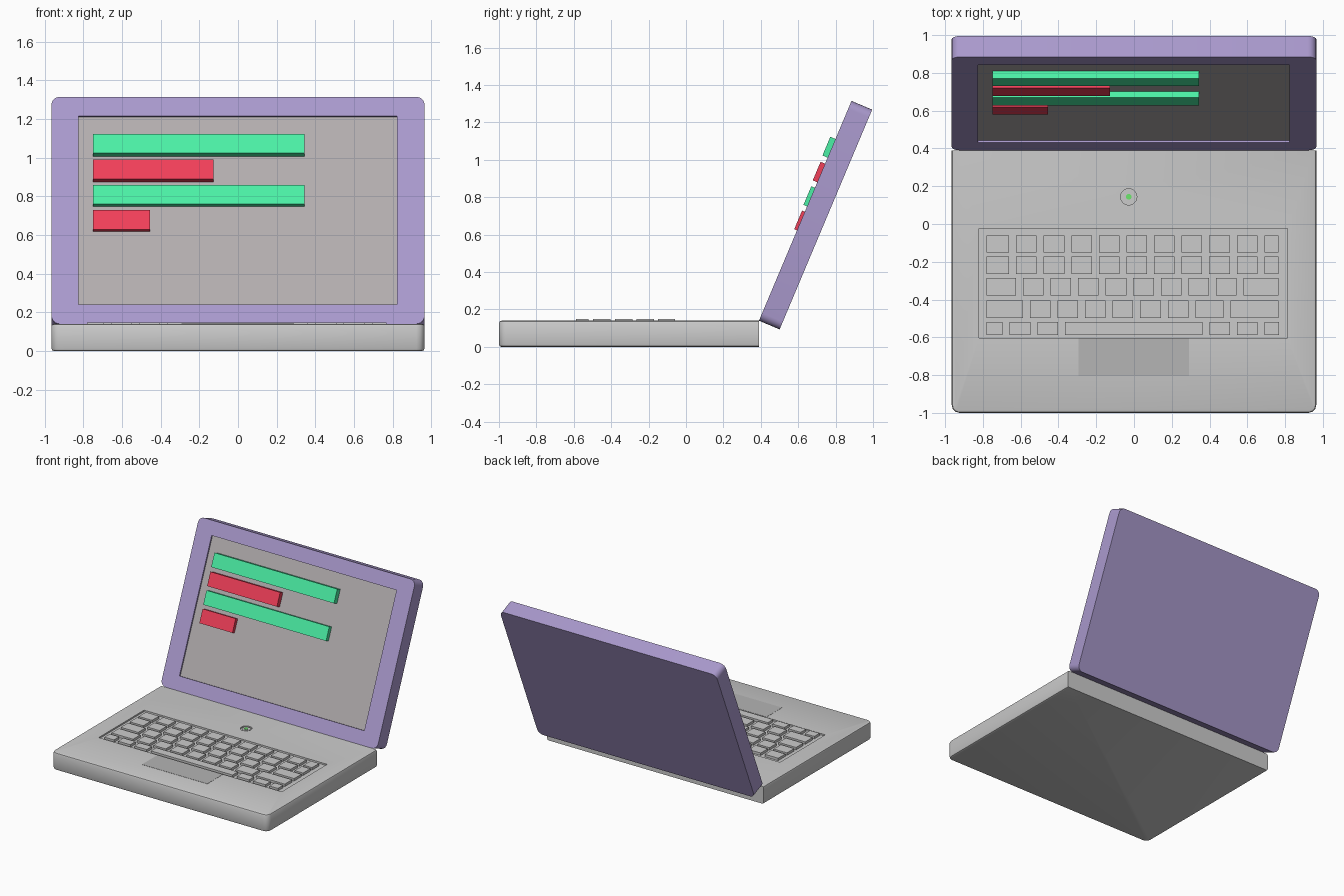
import bpy, bmesh, math
from mathutils import Matrix, Vector

if "Cube" in bpy.data.objects:
    bpy.data.objects.remove(bpy.data.objects["Cube"])

TILT = Matrix.Translation((0, 0.39, 0.14)) @ Matrix.Rotation(math.radians(-22.84), 4, 'X')


def material(name, rgb):
    m = bpy.data.materials.new(name)
    m.diffuse_color = (*rgb, 1)
    m.use_nodes = True
    m.node_tree.nodes["Principled BSDF"].inputs["Base Color"].default_value = m.diffuse_color
    return m


PURPLE = material("purple", (0.40, 0.32, 0.61))
PANEL = material("panel_grey", (0.45, 0.42, 0.43))
DARK = material("dark_grey", (0.46, 0.46, 0.46))
GREEN = material("green", (0.07, 0.87, 0.38))
RED = material("red", (0.88, 0.05, 0.10))
LIGHT = material("light_green", (0.15, 0.80, 0.15))


def finish(name, bm, mat=None, matrix=Matrix()):
    bm.transform(matrix)
    bmesh.ops.recalc_face_normals(bm, faces=bm.faces[:])
    me = bpy.data.meshes.new(name)
    bm.to_mesh(me)
    bm.free()
    ob = bpy.data.objects.new(name, me)
    bpy.context.collection.objects.link(ob)
    if mat:
        me.materials.append(mat)
    return ob


def add_box(bm, lo, hi):
    lo, hi = Vector(lo), Vector(hi)
    m = Matrix.Translation((lo + hi) / 2) @ Matrix.Diagonal((*(hi - lo), 1))
    bmesh.ops.create_cube(bm, size=1, matrix=m)


def box(name, lo, hi, mat=None, matrix=Matrix()):
    bm = bmesh.new()
    add_box(bm, lo, hi)
    return finish(name, bm, mat, matrix)


def disc(name, x, y, r, z0, z1, mat=None):
    bm = bmesh.new()
    bmesh.ops.create_cone(bm, cap_ends=True, segments=32, radius1=r, radius2=r, depth=z1 - z0,
                          matrix=Matrix.Translation((x, y, (z0 + z1) / 2)))
    return finish(name, bm, mat)


def round_edges(bm, test, size, segments):
    edges = [e for e in bm.edges if test(e)]
    bmesh.ops.bevel(bm, geom=edges, offset=size, offset_type='OFFSET', segments=segments,
                    profile=0.5, affect='EDGES')


def along(e, axis):
    return abs((e.verts[0].co - e.verts[1].co).normalized()[axis]) > 0.99


def cut(ob, cutter):
    mod = ob.modifiers.new("cut", 'BOOLEAN')
    mod.operation, mod.solver, mod.object = 'DIFFERENCE', 'EXACT', cutter
    select(ob)
    bpy.ops.object.modifier_apply(modifier=mod.name)
    bpy.data.objects.remove(cutter)


def select(ob):
    bpy.ops.object.select_all(action='DESELECT')
    ob.select_set(True)
    bpy.context.view_layer.objects.active = ob


def smooth(ob):
    select(ob)
    bpy.ops.object.shade_smooth_by_angle(angle=math.radians(35))


# Base: rounded front corners, softened rims, square back
bm = bmesh.new()
add_box(bm, (-0.965, -1, 0), (0.965, 0.39, 0.14))
round_edges(bm, lambda e: along(e, 2) and e.verts[0].co.y < 0, 0.042, 3)
round_edges(bm, lambda e: abs(e.verts[0].co.z - e.verts[1].co.z) < 1e-4
            and min(v.co.y for v in e.verts) < 0.38, 0.013, 2)
base = finish("base", bm)

# Keyboard tray and power button recesses
TOP = 0.14
cut(base, box("tray_cutter", (-0.82, -0.603, TOP - 0.012), (0.812, -0.025, 0.2)))
cut(base, disc("button_cutter", -0.028, 0.144, 0.043, TOP - 0.01, 0.2))
smooth(base)

# Keys: each row is (front y, back y, key widths)
K, GAP = 0.109, 0.037
rows = [
    (-0.150, -0.060, [0.119] + [K] * 9 + [0.075]),
    (-0.264, -0.172, [0.119] + [K] * 9 + [0.075]),
    (-0.379, -0.287, [0.155] + [K] * 8 + [0.186]),
    (-0.497, -0.404, [0.192] + [K] * 6 + [0.148, 0.255]),
    (-0.587, -0.520, [0.085, K, K, 0.729, K, K, 0.075]),
]
bm = bmesh.new()
for y0, y1, widths in rows:
    x = -0.78
    for w in widths:
        add_box(bm, (x, y0, TOP - 0.012), (x + w, y1, TOP + 0.008))
        x += w + GAP
finish("keys", bm)

# Trackpad, power button and its light
box("trackpad", (-0.293, -0.805, TOP - 0.005), (0.29, -0.606, TOP + 0.0015), DARK)
disc("power_button", -0.028, 0.144, 0.032, TOP - 0.012, TOP - 0.003)
disc("power_light", -0.028, 0.144, 0.015, TOP - 0.006, TOP)

bpy.data.objects["power_light"].data.materials.append(LIGHT)

# Lid, leaning back, with the recessed display
bm = bmesh.new()
add_box(bm, (-0.965, 0, 0), (0.965, 0.12, 1.275))
round_edges(bm, lambda e: along(e, 1), 0.045, 5)
lid = finish("lid", bm, PURPLE, TILT)
cut(lid, box("display_cutter", (-0.825, -0.1, 0.108), (0.823, 0.014, 1.166), None, TILT))
smooth(lid)
box("display", (-0.825, 0.012, 0.108), (0.823, 0.016, 1.166), PANEL, TILT)

# Coloured bars on the display: right end, bottom, how far they stand out
bars = [(0.345, 0.946, 0.030, GREEN), (-0.128, 0.803, 0.026, RED),
        (0.345, 0.663, 0.021, GREEN), (-0.455, 0.524, 0.016, RED)]
for i, (right, low, out, mat) in enumerate(bars, 1):
    box(f"screen_bar_{i}", (-0.75, -out, low), (right, 0.013, low + 0.108), mat, TILT)
